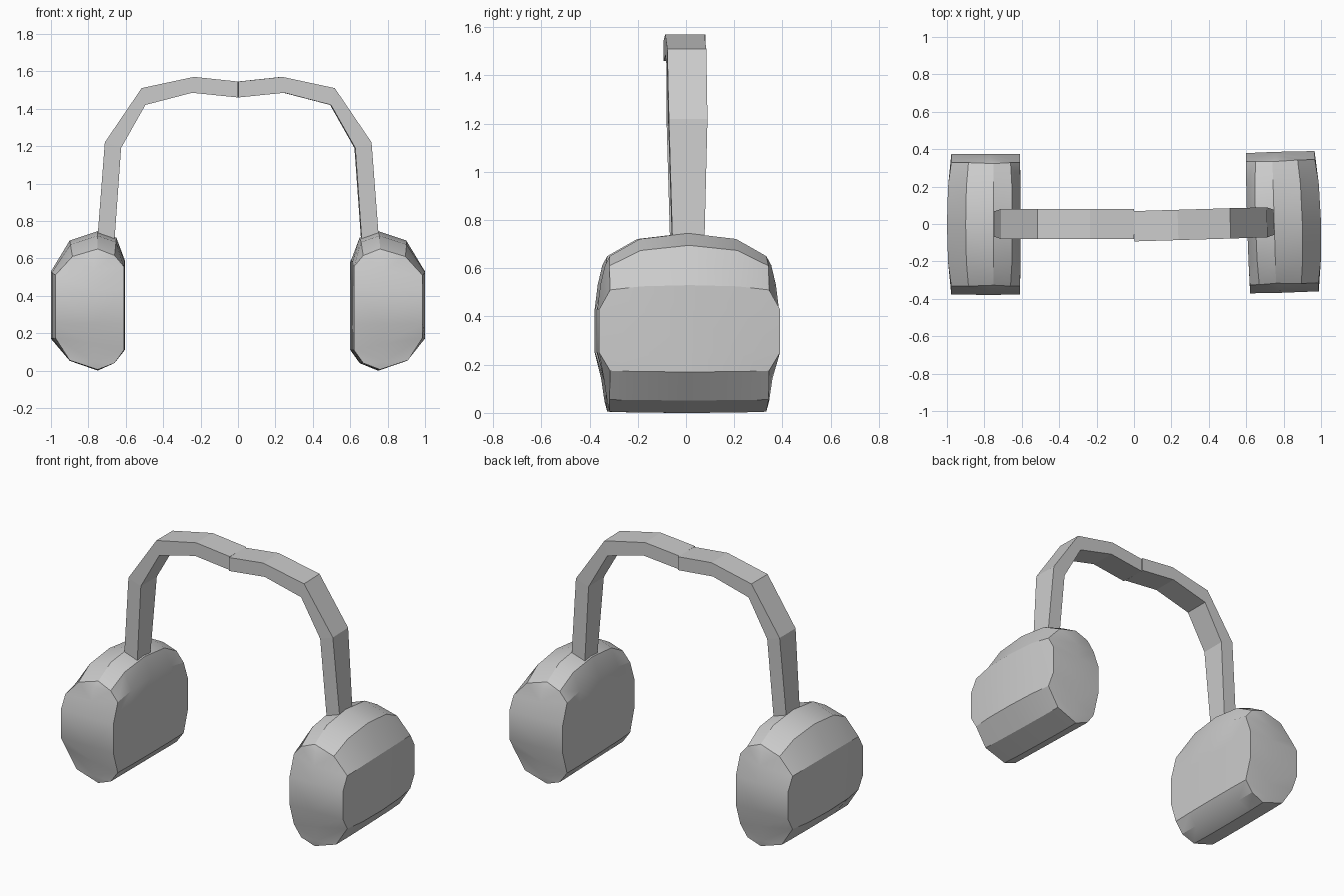
import bpy, bmesh, math
from mathutils import Matrix

if "Cube" in bpy.data.objects:
    bpy.data.objects.remove(bpy.data.objects["Cube"])

# Cup section as (x, z) loops: at mid depth and at the front/back rim
# order: top apex, outer side down, bottom apex, inner side up
MID = [(-.75, .745), (-.90, .695), (-1.0, .53), (-1.0, .43), (-1.0, .25), (-1.0, .17), (-.90, .052),
       (-.75, .0), (-.66, .04), (-.605, .11), (-.605, .25), (-.605, .43), (-.605, .59), (-.65, .71)]
RIM = [(-.75, .65), (-.885, .61), (-.977, .51), (-.977, .43), (-.977, .25), (-.977, .175), (-.90, .055),
       (-.75, .005), (-.66, .04), (-.61, .11), (-.61, .25), (-.61, .43), (-.61, .555), (-.66, .615)]
# Depth of the rim and of the cap's centre line, row by row from the top
RIM_Y = [.325, .33, .33, .375, .375, .33, .33, .325]
CENTRE_Y = [.345, .364, .377, .377, .35, .336]

# Headband edges (outer x, z, inner x, z, half width)
BAND = [(-.752, .70, -.66, .70, .066), (-.712, 1.22, -.625, 1.19, .08), (-.515, 1.51, -.495, 1.42, .081),
        (-.235, 1.57, -.245, 1.485, .081), (0, 1.545, 0, 1.46, .081)]


def finish(bm, name, right):
    """Mirror and slightly twist the right half, then make the object."""
    if right:
        m = Matrix.Translation((0, -.012, 0)) @ Matrix.Rotation(math.radians(1.7), 4, 'Z')
        bm.transform(m @ Matrix.Diagonal((-1, 1, 1, 1)))
    bmesh.ops.recalc_face_normals(bm, faces=bm.faces[:])
    me = bpy.data.meshes.new(name)
    bm.to_mesh(me)
    bm.free()
    for p in me.polygons:
        p.use_smooth = True
    me.set_sharp_from_angle(angle=math.radians(29))
    bpy.context.collection.objects.link(bpy.data.objects.new(name, me))


def bridge(bm, rings):
    for a, b in zip(rings, rings[1:]):
        n = len(a)
        for i in range(n):
            bm.faces.new((a[i], a[(i + 1) % n], b[(i + 1) % n], b[i]))


def ear_cup(name, right):
    bm = bmesh.new()
    n = len(MID)
    rings = []
    for t, w in ((-1, 1), (-.2, .25), (0, 0), (.2, .25), (1, 1)):
        ring = []
        for i, (m, r) in enumerate(zip(MID, RIM)):
            y = t if abs(t) < 1 else t * RIM_Y[min(i, n - i)]
            ring.append(bm.verts.new((m[0] + (r[0] - m[0]) * w, y - .002, m[1] + (r[1] - m[1]) * w)))
        rings.append(ring)
    bridge(bm, rings)
    # gently bulged front and back caps
    for ring, s in ((rings[0], -1), (rings[-1], 1)):
        col = [ring[0]]
        for k, y in enumerate(CENTRE_Y, 1):
            z = (ring[k].co.z + ring[n - k].co.z) / 2
            col.append(bm.verts.new((-.77, s * y - .002, z)))
        col.append(ring[7])
        for k in range(7):
            for side in ((ring[k], ring[k + 1]), (ring[-k], ring[-k - 1])):
                vs = []
                for v in (side[0], side[1], col[k + 1], col[k]):
                    if v not in vs:
                        vs.append(v)
                bm.faces.new(vs)
    finish(bm, name, right)


def band_half(name, right):
    bm = bmesh.new()
    rings = [[bm.verts.new(c) for c in ((ox, -w, oz), (ox, w, oz), (ix, w, iz), (ix, -w, iz))]
             for ox, oz, ix, iz, w in BAND]
    bridge(bm, rings)
    bm.faces.new(rings[0])
    bm.faces.new(rings[-1])
    finish(bm, name, right)
    # flat facets along the band
    for p in bpy.data.objects[name].data.polygons:
        p.use_smooth = False


for side, right in (("left", False), ("right", True)):
    ear_cup(side + "_ear_cup", right)
    band_half(side + "_headband", right)
